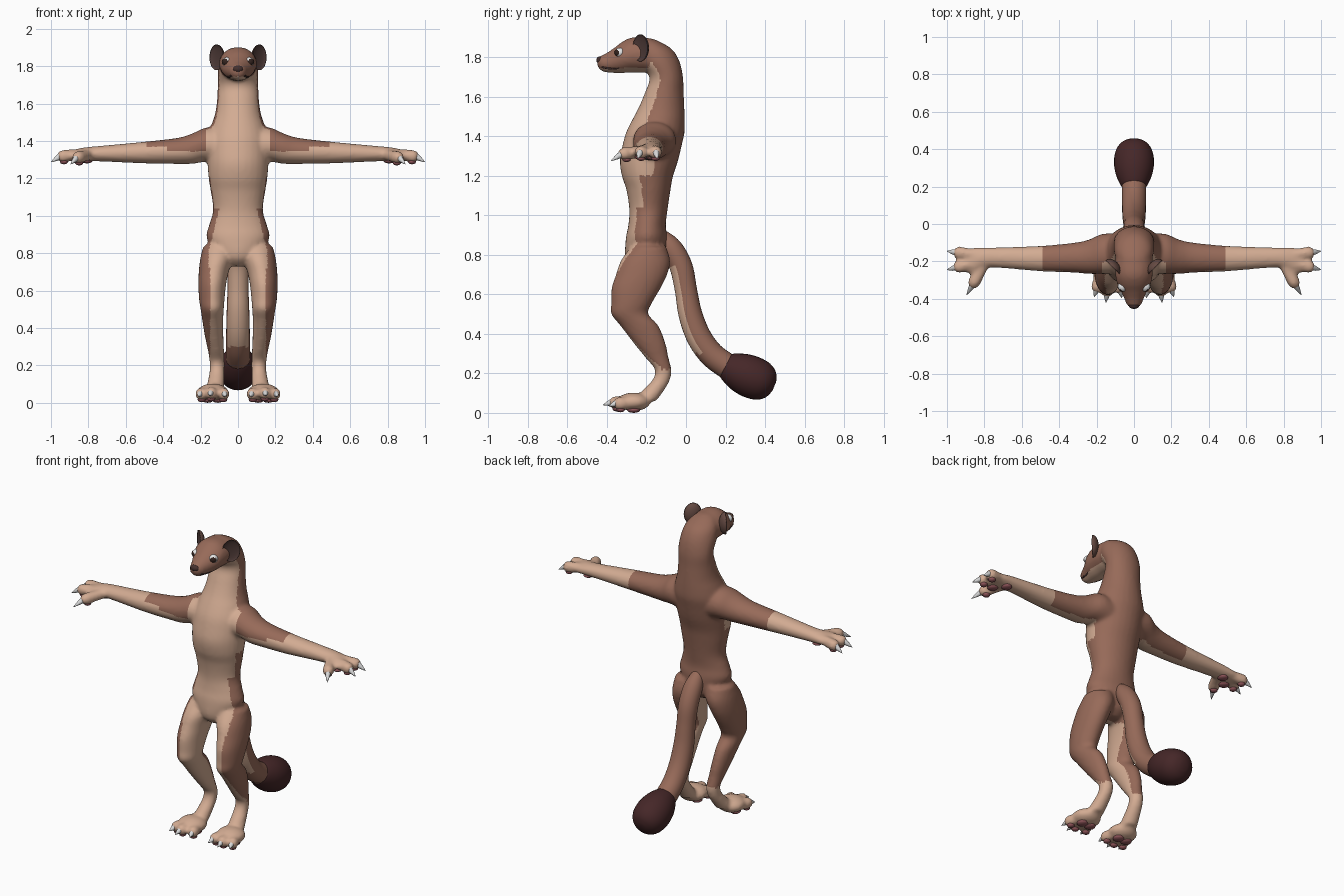
import bpy, bmesh, math
from mathutils import Vector, Matrix

cube = bpy.data.objects.get("Cube")
if cube:
    bpy.data.objects.remove(cube)

X, Y, Z = Vector((1, 0, 0)), Vector((0, 1, 0)), Vector((0, 0, 1))


def material(name, r, g, b):
    m = bpy.data.materials.new(name)
    m.use_nodes = True
    m.diffuse_color = (r, g, b, 1)
    shader = next(n for n in m.node_tree.nodes if n.type == "BSDF_PRINCIPLED")
    shader.inputs["Base Color"].default_value = (r, g, b, 1)
    shader.inputs["Roughness"].default_value = 0.8
    return m


brown = material("brown_fur", 0.31, 0.145, 0.10)
tan = material("tan_fur", 0.65, 0.41, 0.29)
dark = material("dark_tail_fur", 0.060, 0.020, 0.021)
ear_fur = material("ear_brown", 0.13, 0.068, 0.055)
ear_in = material("inner_ear", 0.075, 0.042, 0.038)
nose_mat = material("nose_brown", 0.06, 0.03, 0.027)
white = material("eye_white", 0.8, 0.8, 0.8)
iris = material("eye_dark", 0.035, 0.018, 0.014)
claw_mat = material("claw_grey", 0.68, 0.68, 0.68)
pad_mat = material("paw_pad", 0.27, 0.09, 0.10)


def spline(a, b, c, d, t):
    return 0.5 * (2 * b + (c - a) * t + (2 * a - 5 * b + 4 * c - d) * t * t
                  + (3 * b - a - 3 * c + d) * t ** 3)


def loft(bm, rings, u, v=None, seg=28, steps=4):
    """Skin smooth elliptical rings given as x, y, z, radius_u, radius_v."""
    last = len(rings) - 1
    rows = []
    for i in range(last):
        four = [rings[min(max(i + k, 0), last)] for k in (-1, 0, 1, 2)]
        for s in range(steps):
            rows.append([spline(*q, s / steps) for q in zip(*four)])
    rows.append(rings[-1])
    pts = [Vector(r[:3]) for r in rows]
    loops = []
    for i, r in enumerate(rows):
        uu, vv = u, v
        if v is None:
            t = (pts[min(i + 1, len(pts) - 1)] - pts[max(i - 1, 0)]).normalized()
            vv = t.cross(u).normalized()
            uu = vv.cross(t)
        angles = [math.tau * k / seg for k in range(seg)]
        loops.append([bm.verts.new(pts[i] + uu * r[3] * math.cos(a) + vv * r[4] * math.sin(a))
                      for a in angles])
    for a, b in zip(loops, loops[1:]):
        for k in range(seg):
            n = (k + 1) % seg
            bm.faces.new((a[k], a[n], b[n], b[k]))
    bm.faces.new(loops[0])
    bm.faces.new(loops[-1])


def taper(bm, a, b, profile, u, seg=16):
    """Straight limb from a to b; profile holds (fraction, radius) pairs."""
    a, b = Vector(a), Vector(b)
    loft(bm, [(*a.lerp(b, t), r, r) for t, r in profile], u, None, seg, 2)


def paint(ob, mats, rule):
    for m in mats:
        ob.data.materials.append(m)
    for p in ob.data.polygons:
        p.use_smooth = True
        p.material_index = rule(p.center, p.normal)


def make(name, bm, mats, rule=lambda c, n: 0):
    bmesh.ops.recalc_face_normals(bm, faces=bm.faces)
    me = bpy.data.meshes.new(name)
    bm.to_mesh(me)
    bm.free()
    ob = bpy.data.objects.new(name, me)
    bpy.context.collection.objects.link(ob)
    paint(ob, mats, rule)
    return ob


def ball(bm, loc, radii, seg=24):
    return bmesh.ops.create_uvsphere(
        bm, u_segments=seg, v_segments=seg // 2, radius=1,
        matrix=Matrix.Translation(loc) @ Matrix.Diagonal((*radii, 1)))["verts"]


FINGER = [(0, .030), (.35, .031), (.75, .034), (.92, .026), (1, .012)]
CLAW = [(0, .019), (.5, .013), (1, .001)]

# Body: torso, head and limbs fused into one skin
body = bmesh.new()
torso = [(.73, -.21, .05, .05), (.78, -.205, .11, .10), (.88, -.20, .168, .105),
         (.95, -.197, .155, .095), (1.03, -.19, .133, .097), (1.13, -.19, .146, .112),
         (1.20, -.195, .157, .13), (1.28, -.187, .163, .148), (1.36, -.17, .165, .15),
         (1.42, -.155, .162, .148), (1.48, -.14, .145, .134), (1.54, -.125, .124, .117),
         (1.62, -.11, .112, .098), (1.70, -.10, .109, .085), (1.78, -.135, .108, .102),
         (1.84, -.16, .093, .09), (1.88, -.19, .06, .055), (1.897, -.20, .02, .02)]
loft(body, [(0, y, z, rx, ry) for z, y, rx, ry in torso], X, Y)
head = [(-.14, 1.81, .09, .07), (-.20, 1.81, .10, .087), (-.27, 1.812, .10, .089),
        (-.32, 1.80, .09, .08), (-.36, 1.785, .07, .065), (-.40, 1.773, .052, .05),
        (-.43, 1.77, .04, .038), (-.45, 1.775, .02, .02)]
loft(body, [(0, y, z, rx, rz) for y, z, rx, rz in head], X, Z)

leg = [(.84, .10, -.19, .085, .09), (.77, .115, -.205, .087, .125), (.70, .13, -.225, .08, .13),
       (.63, .138, -.253, .074, .124), (.55, .14, -.277, .068, .102), (.50, .138, -.285, .062, .094),
       (.44, .135, -.235, .056, .097), (.35, .127, -.183, .049, .08), (.28, .118, -.147, .043, .059),
       (.22, .112, -.116, .040, .042), (.17, .112, -.124, .040, .044), (.12, .117, -.16, .044, .053),
       (.06, .125, -.21, .05, .06)]
arm = [(.08, -.16, 1.37, .11, .10), (.17, -.16, 1.38, .107, .092), (.24, -.175, 1.36, .092, .082),
       (.32, -.18, 1.347, .080, .070), (.50, -.185, 1.338, .068, .058), (.70, -.18, 1.333, .056, .044),
       (.80, -.18, 1.33, .054, .038), (.86, -.195, 1.325, .068, .033), (.90, -.20, 1.32, .06, .027)]
# Each digit: base, knuckle end, claw tip
fingers = [((.85, -.165, 1.328), (.965, -.15, 1.315), (1.0, -.145, 1.287)),
           ((.85, -.21, 1.328), (.965, -.235, 1.315), (1.0, -.245, 1.287)),
           ((.80, -.21, 1.325), (.87, -.34, 1.308), (.895, -.38, 1.275))]
toes = [((.10, -.25, .052), (.07, -.37, .045), (.065, -.395, .035)),
        ((.14, -.26, .055), (.145, -.39, .05), (.15, -.42, .04)),
        ((.17, -.25, .052), (.205, -.365, .045), (.213, -.39, .035))]

for side, s in (("left", 1), ("right", -1)):
    flip = Vector((s, 1, 1))
    loft(body, [(x * s, y, z, rx, ry) for z, x, y, rx, ry in leg], X, Y)
    loft(body, [(x * s, y, z, ry, rz) for x, y, z, ry, rz in arm], Y, Z)
    ball(body, (.135 * s, -.265, .056), (.085, .085, .047))
    claws, pads = bmesh.new(), bmesh.new()
    for digits in (fingers, toes):
        for a, b, c in digits:
            a, b, c = (Vector(p) * flip for p in (a, b, c))
            taper(body, a, b, FINGER, Z)
            taper(claws, b.lerp(a, .2) + Z * .006, c, CLAW, Z, 10)
            ball(pads, b.lerp(a, .3) - Z * .030, (.022, .022, .014), 12)
    # Main pads under palms and soles
    for dx in (-.028, .028):
        ball(pads, ((.835 + dx) * s, -.20 - dx, 1.294), (.030, .032, .014), 14)
        ball(pads, ((.135 + dx) * s, -.265, .015), (.032, .034, .015), 14)
    make(side + "_claws", claws, [claw_mat])
    make(side + "_paw_pads", pads, [pad_mat])

    # Cupped ear, hollow towards the front and outside
    ear = bmesh.new()
    verts = ball(ear, (0, 0, 0), (.036, .053, .069))
    for v in verts:
        if v.co.x > 0:
            v.co.x *= -.4
    facing = Vector((.7 * s, -.7, .1)).normalized()
    turn = Matrix.Rotation(math.atan2(facing.y, facing.x), 4, "Z")
    bmesh.ops.transform(ear, verts=verts, matrix=Matrix.Translation((.115 * s, -.232, 1.847)) @ turn)
    make(side + "_ear", ear, [ear_fur, ear_in], lambda c, n: int(n.dot(facing) > .3))

    # Eye with a dark iris looking forward
    eye = bmesh.new()
    ball(eye, (.060 * s, -.335, 1.823), (.027, .027, .025), 32)
    look = Vector((.55 * s, -.83, 0)).normalized()
    make(side + "_eye", eye, [white, iris], lambda c, n: int(n.dot(look) > .72))

skin = make("body", body, [])
fuse = skin.modifiers.new("fuse", "REMESH")
fuse.mode = "VOXEL"
fuse.voxel_size = .011
relax = skin.modifiers.new("relax", "SMOOTH")
relax.factor, relax.iterations = .5, 5
graph = bpy.context.evaluated_depsgraph_get()
fused = bpy.data.meshes.new_from_object(skin.evaluated_get(graph))
skin.modifiers.clear()
skin.data = fused
skin.data.materials.clear()


def fur(c, n):
    """0 for brown back and sides, 1 for tan belly, throat, forearms and feet."""
    x, y, z = abs(c.x), c.y, c.z
    if z > 1.2 and x > .168:
        reach = .49 if n.z > .5 or n.y > .3 else .375
        return int(x > reach or (z < 1.345 and n.y < .3))
    if z > 1.70 and y < -.19:
        return int(z < 1.745)
    if z > 1.3:
        return int(n.y < -.4)
    if z > 1.2:
        return int(n.y < .2)
    if z > 1.04:
        return int(n.y < -.35)
    if z > .72:
        return int(n.y < 0 and x < min(.155, .10 + (1.04 - z) * .25))
    return int(z < .22 or (x < .15 and n.y < .3))


paint(skin, [brown, tan], fur)

# Tail with a lighter front, then the dark bushy tip
tail = bmesh.new()
path = [(-.13, .90, .035), (-.075, .835, .055), (-.025, .74, .058), (0, .62, .056), (.022, .50, .060),
        (.065, .385, .063), (.13, .295, .064), (.21, .235, .065)]
loft(tail, [(0, y, z, r, r) for y, z, r in path], X, None, 28, 6)
make("tail", tail, [brown, tan],
     lambda c, n: int(.30 < c.z < .74 and n.y < -.35))
tip = bmesh.new()
path = [(.19, .245, .055), (.215, .233, .074), (.27, .208, .098), (.33, .182, .107), (.39, .158, .098),
        (.43, .142, .068), (.447, .135, .025)]
loft(tip, [(0, y, z, r, r) for y, z, r in path], X, None, 28, 3)
make("tail_tip", tip, [dark])

# Nose and mouth line
nose = bmesh.new()
ball(nose, (0, -.436, 1.785), (.028, .018, .019))
make("nose", nose, [nose_mat])
half = [(.033, -.423, 1.751), (.041, -.40, 1.745), (.050, -.36, 1.743), (.060, -.33, 1.750)]
lips = [(-x, y, z) for x, y, z in reversed(half)] + [(0, -.442, 1.762)] + half
mouth = bmesh.new()
loft(mouth, [(*p, .005, .005) for p in lips], Z, None, 8, 3)
make("mouth_line", mouth, [nose_mat])
